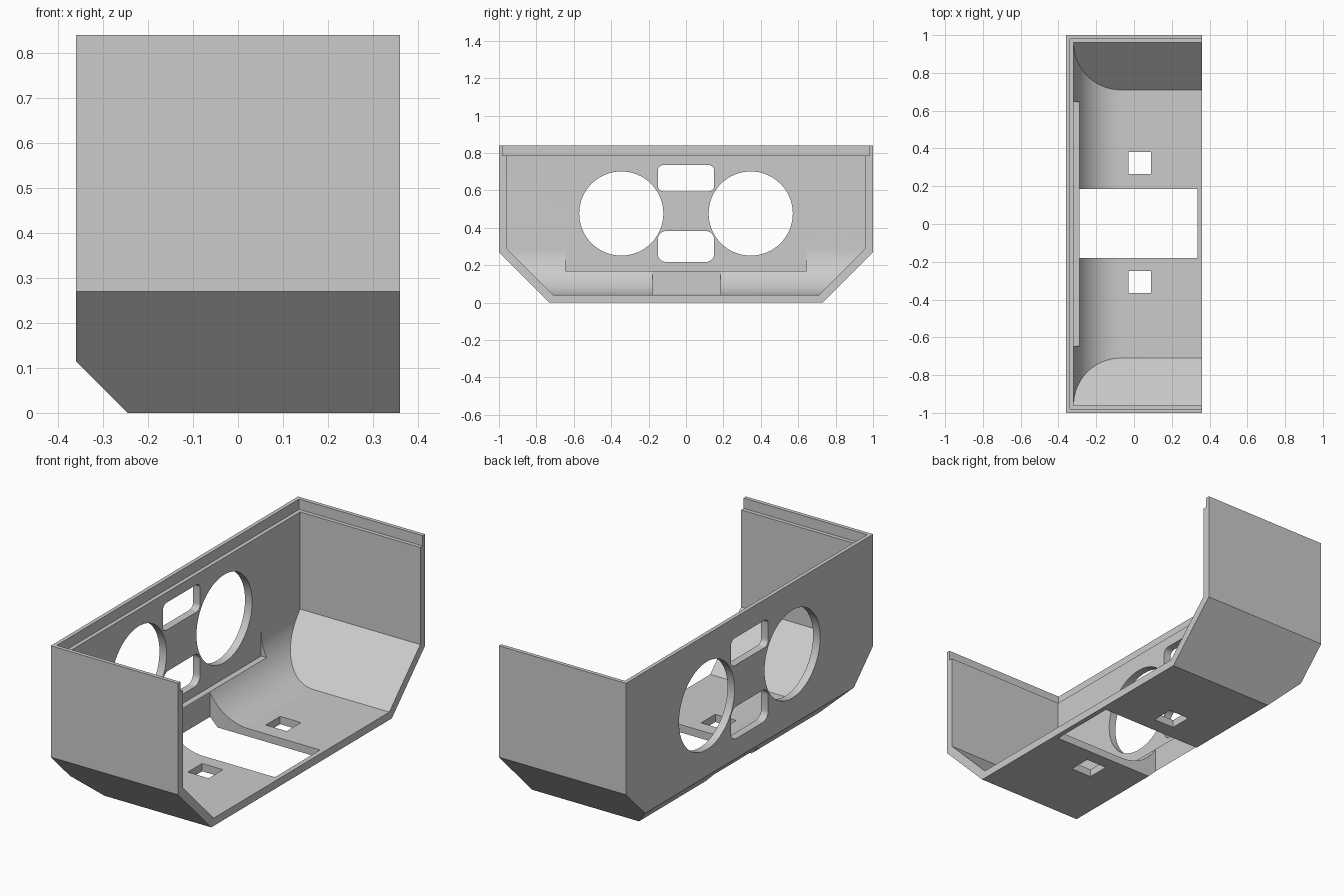
import bpy
import bmesh
from math import cos, sin, pi, radians
from mathutils import Vector

cube = bpy.data.objects.get("Cube")
if cube:
    bpy.data.objects.remove(cube, do_unlink=True)

grey = bpy.data.materials.new("plain_grey")
grey.use_nodes = True
tone = (0.6, 0.6, 0.6, 1)
grey.diffuse_color = tone
grey.node_tree.nodes["Principled BSDF"].inputs["Base Color"].default_value = tone


def prism(name, profile, axis, lo, hi):
    """Extrude a closed 2D profile along x (profile is y, z), y (x, z) or z (x, y)."""
    place = {"x": lambda a, b, t: (t, a, b),
             "y": lambda a, b, t: (a, t, b),
             "z": lambda a, b, t: (a, b, t)}[axis]
    bm = bmesh.new()
    face = bm.faces.new([bm.verts.new(place(a, b, lo)) for a, b in profile])
    ext = bmesh.ops.extrude_face_region(bm, geom=[face])["geom"]
    bmesh.ops.translate(bm, vec=Vector(place(0, 0, hi - lo)),
                        verts=[v for v in ext if isinstance(v, bmesh.types.BMVert)])
    bmesh.ops.recalc_face_normals(bm, faces=bm.faces)
    mesh = bpy.data.meshes.new(name)
    bm.to_mesh(mesh)
    bm.free()
    mesh.materials.append(grey)
    obj = bpy.data.objects.new(name, mesh)
    bpy.context.collection.objects.link(obj)
    return obj


def combine(target, tool, operation="DIFFERENCE"):
    """Apply a boolean and discard the tool."""
    mod = target.modifiers.new(tool.name, "BOOLEAN")
    mod.operation, mod.solver, mod.object = operation, "EXACT", tool
    bpy.context.view_layer.objects.active = target
    bpy.ops.object.modifier_apply(modifier=mod.name)
    bpy.data.objects.remove(tool, do_unlink=True)


def arc(cx, cy, r, start, end, steps):
    return [(cx + r * cos(start + (end - start) * i / steps),
             cy + r * sin(start + (end - start) * i / steps)) for i in range(steps + 1)]


def rect(a0, a1, b0, b1, r=0):
    if not r:
        return [(a0, b0), (a1, b0), (a1, b1), (a0, b1)]
    corners = [(a1 - r, b1 - r), (a0 + r, b1 - r), (a0 + r, b0 + r), (a1 - r, b0 + r)]
    return [p for i, (a, b) in enumerate(corners)
            for p in arc(a, b, r, i * pi / 2, (i + 1) * pi / 2, 8)]


def trough(wide, narrow, low, knee, top):
    return [(-wide, top), (-wide, knee), (-narrow, low),
            (narrow, low), (wide, knee), (wide, top)]


W, H = 0.36, 0.84

# Outer body: sloped ends, bevelled lower wall edge
shell = prism("housing_shell", trough(1, 0.73, 0, 0.27, H), "x", -W, W)
bevel = [(-W - 0.2, 0.315), (-0.245, 0), (-0.145, -0.1), (-W - 0.2, -0.1)]
combine(shell, prism("edge_bevel", bevel, "y", -1.2, 1.2))

# Cavity with a rounded inner floor edge
cavity = prism("cavity", trough(0.96, 0.71, 0.04, 0.29, 1), "x", -0.32, 0.5)
scoop = arc(-0.07, 0.29, 0.25, pi, 1.5 * pi, 24) + [(0.6, 0.04), (0.6, 1.1), (-0.32, 1.1)]
combine(cavity, prism("scoop", scoop, "y", -1.2, 1.2), "INTERSECT")
combine(shell, cavity)

# Stepped rim and the flat ledge below the wall openings
combine(shell, prism("rim_step", rect(-0.34, 0.5, -0.98, 0.98), "z", 0.787, 1))
combine(shell, prism("ledge", rect(-0.32, 0, -0.645, 0.645), "z", 0.17, 0.6))

# Wall openings: two round, two rounded slots
for side in (-1, 1):
    hole = arc(side * 0.346, 0.476, 0.225, 0, 2 * pi, 64)[:-1]
    combine(shell, prism("round_opening", hole, "x", -0.5, -0.2))
for low, high, r in ((0.595, 0.735, 0.03), (0.217, 0.382, 0.045)):
    combine(shell, prism("slot", rect(-0.151, 0.151, low, high, r), "x", -0.5, -0.2))

# Floor openings: large bay and two small square holes
combine(shell, prism("bay", rect(-0.288, 0.335, -0.18, 0.185), "z", -0.1, 0.3))
for y in (-0.308, 0.323):
    combine(shell, prism("square_hole", rect(-0.028, 0.09, y - 0.058, y + 0.058), "z", -0.1, 0.3))

bpy.ops.object.select_all(action="DESELECT")
shell.select_set(True)
bpy.context.view_layer.objects.active = shell
bpy.ops.object.shade_smooth_by_angle(angle=radians(25))
